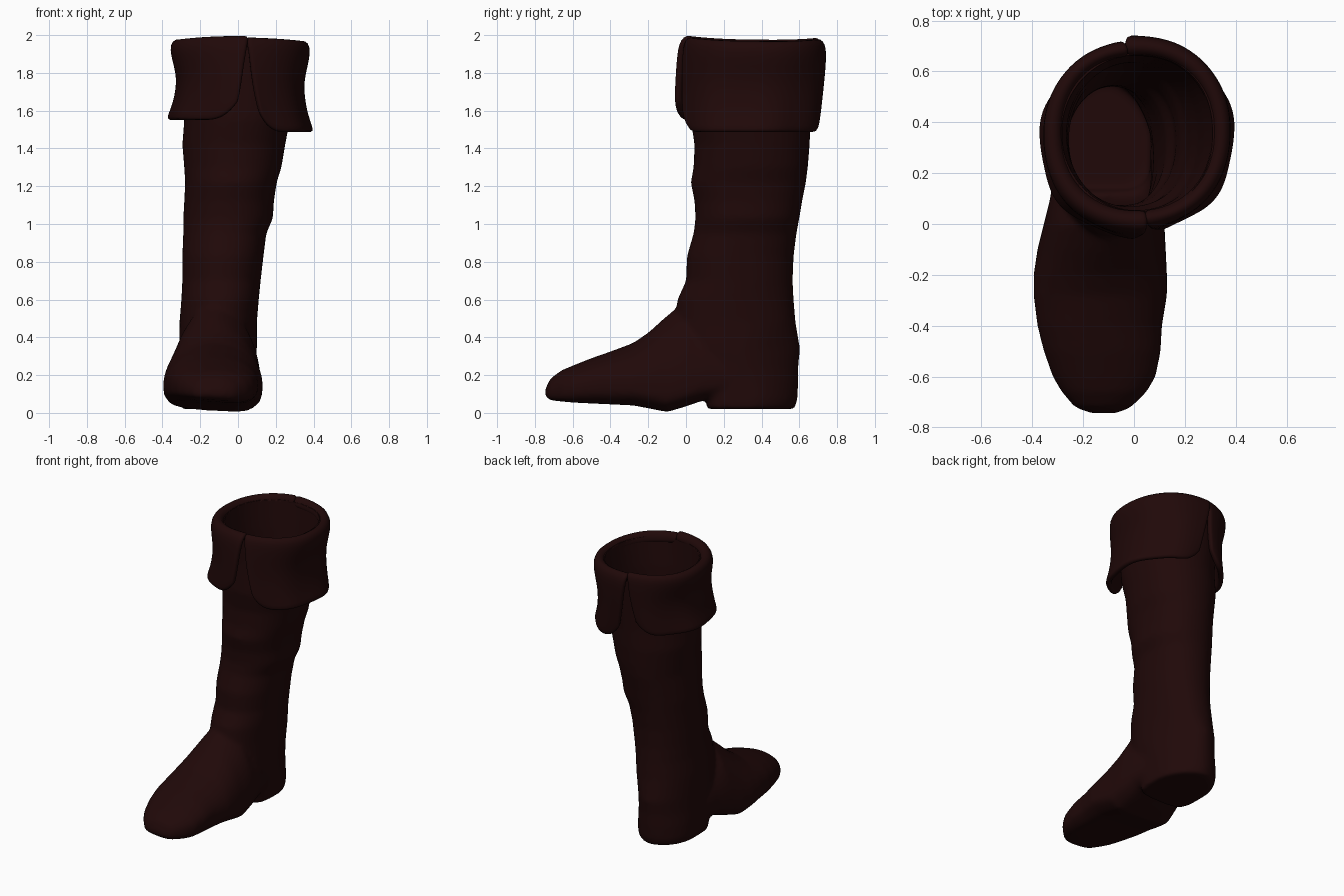
import bpy, bmesh, math

cube = bpy.data.objects.get("Cube")
if cube:
    bpy.data.objects.remove(cube, do_unlink=True)

leather = bpy.data.materials.new("dark_red_brown_leather")
COLOUR = (0.0145, 0.0026, 0.0026, 1)
leather.diffuse_color = COLOUR
leather.use_nodes = True
bsdf = leather.node_tree.nodes["Principled BSDF"]
bsdf.inputs["Base Color"].default_value = COLOUR
bsdf.inputs["Roughness"].default_value = 0.8

SIDES = 48
TURN = [2 * math.pi * i / SIDES for i in range(SIDES)]


def spow(value, power):
    return math.copysign(abs(value) ** power, value)


def loft(bm, rings):
    """Skin a list of closed rings and cap both ends."""
    loops = [[bm.verts.new(p) for p in ring] for ring in rings]
    for a, b in zip(loops, loops[1:]):
        for i in range(SIDES):
            j = (i + 1) % SIDES
            bm.faces.new((a[i], a[j], b[j], b[i]))
    bm.faces.new(loops[0][::-1])
    bm.faces.new(loops[-1])


def finish(bm, name):
    bmesh.ops.recalc_face_normals(bm, faces=bm.faces)
    for face in bm.faces:
        face.smooth = True
    mesh = bpy.data.meshes.new(name)
    bm.to_mesh(mesh)
    bm.free()
    mesh.materials.append(leather)
    obj = bpy.data.objects.new(name, mesh)
    bpy.context.collection.objects.link(obj)
    return obj


def fuse(obj):
    """Melt overlapping lofts into one soft skin."""
    remesh = obj.modifiers.new("fuse", 'REMESH')
    remesh.mode = 'VOXEL'
    remesh.voxel_size = 0.014
    remesh.use_smooth_shade = True
    relax = obj.modifiers.new("relax", 'SMOOTH')
    relax.factor = 0.5
    relax.iterations = 9


def level_ring(z, x0, x1, y0, y1, inset=0):
    """Level section: the heel has a straight front and a round back."""
    rx, ry = (x1 - x0) / 2 - inset, (y1 - y0) / 2 - inset
    ring = []
    for a in TURN:
        c, s = math.cos(a), math.sin(a)
        if z > 0.4:
            power = 0.9 if c > 0 else 1.0
        elif s > 0:
            power = 1.2 if c > 0 else 1.0
        else:
            power = 0.45 if z < 0.2 else 0.85
        ring.append(((x0 + x1) / 2 + rx * spow(c, power),
                     (y0 + y1) / 2 + ry * spow(s, power), z))
    return ring


def foot_ring(y, x0, x1, z0, z1, inset=0):
    """Upright section: flat, slightly tilted sole below, dome above."""
    z0, z1 = z0 + inset, z1 - inset
    mid = z0 + min(0.12, (z1 - z0) * 0.45)
    dome = 0.95 + 1.1 * max(0, z1 - 0.28)
    ring = []
    for a in TURN:
        c, s = math.cos(a), math.sin(a)
        x = (x0 + x1) / 2 + ((x1 - x0) / 2 - inset) * spow(c, dome if s > 0 else 0.6)
        tilt = 0.06 * max(0, 0.03 - x) + 0.3 * max(0, x - 0.05)
        z = mid + (s * (z1 - mid) if s > 0 else spow(s, 0.45) * (mid - z0 - tilt))
        ring.append((x, y, z))
    return ring


# Shaft and heel: z, x range, y range
SHAFT = [
    (0.02, -0.30, 0.085, 0.11, 0.575), (0.07, -0.31, 0.09, 0.11, 0.59),
    (0.16, -0.31, 0.09, 0.07, 0.595), (0.24, -0.31, 0.095, 0.0, 0.595),
    (0.34, -0.31, 0.10, -0.05, 0.605), (0.48, -0.31, 0.10, -0.06, 0.58),
    (0.6, -0.30, 0.11, -0.045, 0.57), (0.7, -0.295, 0.12, 0.0, 0.565),
    (0.83, -0.295, 0.135, 0.005, 0.57), (0.95, -0.29, 0.15, 0.04, 0.585),
    (1.03, -0.29, 0.185, 0.05, 0.60), (1.12, -0.285, 0.19, 0.045, 0.615),
    (1.22, -0.28, 0.205, 0.025, 0.635), (1.3, -0.285, 0.23, 0.04, 0.645),
    (1.42, -0.295, 0.25, 0.045, 0.655), (1.55, -0.285, 0.275, 0.025, 0.66),
    (1.75, -0.29, 0.30, 0.03, 0.675), (1.955, -0.31, 0.335, 0.025, 0.69),
]
# Foot: y, x range, z range
FOOT = [
    (-0.745, -0.175, -0.065, 0.08, 0.125), (-0.72, -0.235, -0.01, 0.06, 0.18),
    (-0.66, -0.285, 0.05, 0.055, 0.225), (-0.6, -0.32, 0.085, 0.05, 0.25),
    (-0.5, -0.355, 0.105, 0.045, 0.29), (-0.4, -0.38, 0.11, 0.04, 0.325),
    (-0.28, -0.395, 0.13, 0.035, 0.37), (-0.2, -0.395, 0.13, 0.02, 0.425),
    (-0.1, -0.38, 0.125, 0.0, 0.515), (0.0, -0.355, 0.12, 0.03, 0.6),
    (0.1, -0.33, 0.11, 0.065, 0.5), (0.24, -0.312, 0.09, 0.08, 0.4),
    (0.42, -0.28, 0.05, 0.08, 0.3),
]

# Boot body: shaft, heel and foot fused
bm = bmesh.new()
loft(bm, [level_ring(*row) for row in SHAFT])
loft(bm, [foot_ring(*row) for row in FOOT])
body = finish(bm, "boot_body")
fuse(body)

# Cavity cutter: hollows the leg, heel and foot
WALL = 0.024
bm = bmesh.new()
rings = [level_ring(*row, inset=WALL) for row in SHAFT]
rings[0] = [(x, y, z + WALL) for x, y, z in rings[0]]
loft(bm, rings + [[(x, y, z + 0.1) for x, y, z in rings[-1]]])
loft(bm, [foot_ring(*row, inset=WALL) for row in FOOT[2:]])
cavity = finish(bm, "cavity_cutter")
fuse(cavity)
cavity.hide_render = True
cavity.hide_viewport = True
hollow = body.modifiers.new("hollow", 'BOOLEAN')
hollow.operation = 'DIFFERENCE'
hollow.object = cavity

# Cuff profile: x radius, y radius, drop (0 at rim, 1 at hem)
CUFF = [
    (0.308, 0.318, 0.14), (0.311, 0.322, 0.04), (0.328, 0.335, 0),
    (0.347, 0.348, 0.02), (0.353, 0.357, 0.1), (0.338, 0.36, 0.25),
    (0.319, 0.36, 0.42), (0.32, 0.358, 0.6), (0.337, 0.356, 0.8),
    (0.36, 0.352, 0.94), (0.368, 0.347, 1),
]


def cuff_flap(name, start, end, top, hem, slant, centre_x, centre_y, columns=44):
    bm = bmesh.new()
    grid = []
    for k, (rx, ry, drop) in enumerate(CUFF):
        # both flaps share one rim, then part as they fold down
        part = min(1, max(0, k - 1) / 3)
        cx = 0.012 + (centre_x - 0.012) * part
        cy = 0.357 + (centre_y - 0.357) * part - 0.025 * drop * part
        row = []
        for i in range(columns + 1):
            t = i / columns
            edge = abs(2 * t - 1)
            # the flap narrows downwards and its lower corners are rounded
            lean = slant * drop * (1 - 2 * t) * edge ** 2
            a = math.radians(start + (end - start) * t + lean)
            c, s = math.cos(a), math.sin(a)
            corner = max(0, (edge - 0.62) / 0.38) ** 3 * 0.1
            z = top + (hem + corner - top) * drop
            z -= (0.018 * c * c + 0.01 * max(0, s)) * (1 - drop)
            ripple = 1 + 0.018 * math.sin(7 * a) * drop + 0.02 * edge ** 8 * part
            row.append(bm.verts.new((cx + rx * ripple * spow(c, 0.92),
                                     cy + ry * ripple * spow(s, 0.92), z)))
        grid.append(row)
    for a, b in zip(grid, grid[1:]):
        for i in range(columns):
            bm.faces.new((a[i], a[i + 1], b[i + 1], b[i]))
    flap = finish(bm, name)
    thick = flap.modifiers.new("thickness", 'SOLIDIFY')
    thick.thickness = 0.036
    thick.offset = 0
    soften = flap.modifiers.new("soften", 'SUBSURF')
    soften.levels = soften.render_levels = 1


# Two folded flaps split at the front and the back
cuff_flap("left_cuff_flap", -86, 97, 1.977, 1.485, 10, 0.013, 0.366)
cuff_flap("right_cuff_flap", 95, 276, 1.984, 1.55, 7, 0.01, 0.345)
